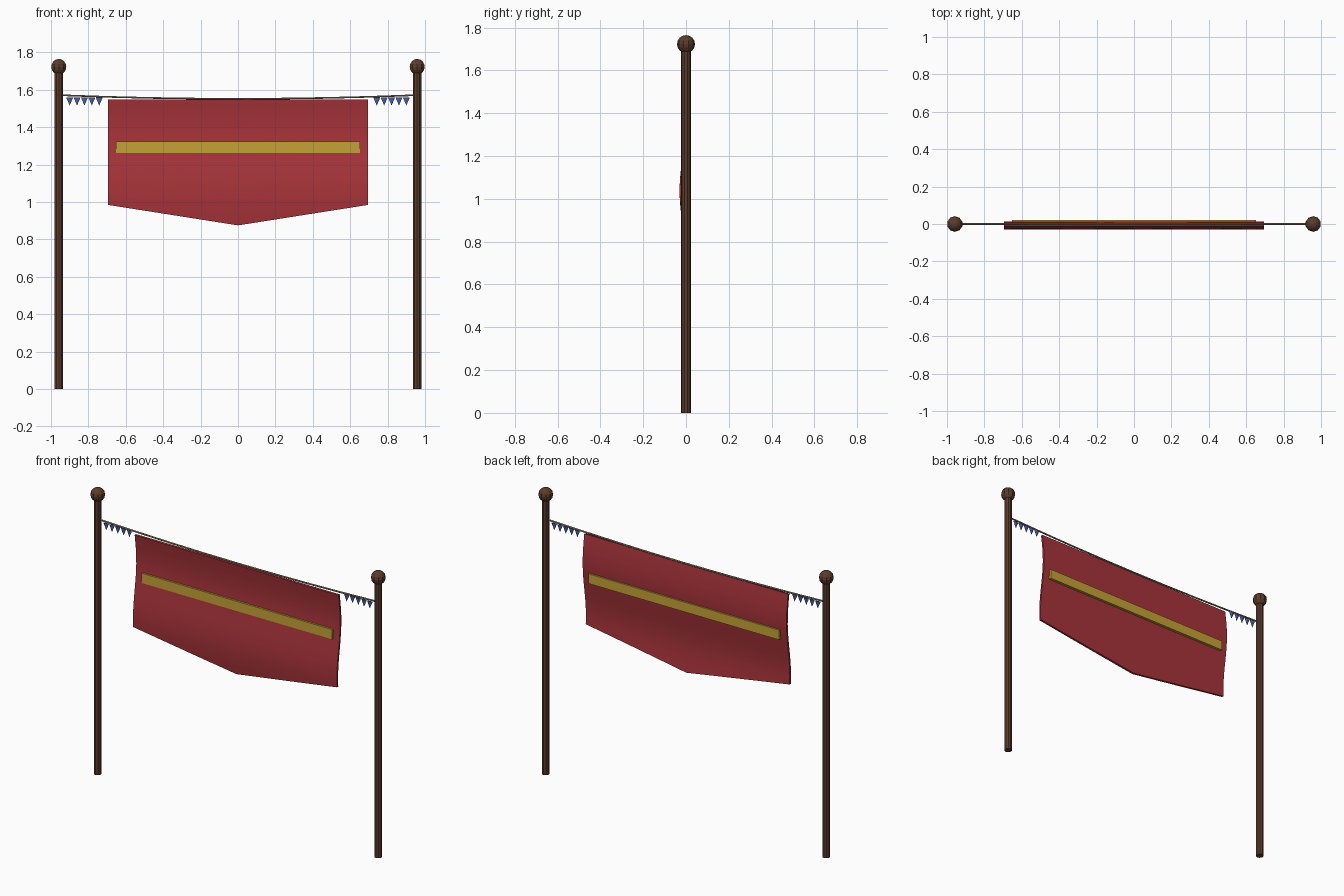
import bpy, bmesh, math
from mathutils import Matrix

if "Cube" in bpy.data.objects:
    bpy.data.objects.remove(bpy.data.objects["Cube"])


def material(name, rgb):
    m = bpy.data.materials.new(name)
    m.diffuse_color = (*rgb, 1)
    m.use_nodes = True
    m.node_tree.nodes["Principled BSDF"].inputs["Base Color"].default_value = m.diffuse_color
    return m


WOOD = material("dark_wood", (0.105, 0.045, 0.024))
RED = material("red_cloth", (0.39, 0.034, 0.042))
GOLD = material("gold_cloth", (0.56, 0.36, 0.038))
BLUE = material("blue_cloth", (0.07, 0.12, 0.40))
ROPE = material("tan_rope", (0.28, 0.21, 0.12))


def finish(name, bm, mat):
    bmesh.ops.recalc_face_normals(bm, faces=bm.faces)
    me = bpy.data.meshes.new(name)
    bm.to_mesh(me)
    bm.free()
    me.materials.append(mat)
    ob = bpy.data.objects.new(name, me)
    bpy.context.collection.objects.link(ob)
    return ob


POLE_X = 0.958

for side, label in ((-1, "left"), (1, "right")):
    # Upright pole
    bm = bmesh.new()
    bmesh.ops.create_cone(bm, cap_ends=True, segments=10, radius1=0.023,
                          radius2=0.023, depth=1.71,
                          matrix=Matrix.Translation((side * POLE_X, 0, 0.855)))
    finish(label + "_pole", bm, WOOD)

    # Ball on the pole top
    bm = bmesh.new()
    bmesh.ops.create_uvsphere(bm, u_segments=10, v_segments=8, radius=0.042,
                              matrix=Matrix.Translation((side * POLE_X, 0, 1.723)))
    finish(label + "_ball", bm, WOOD)

    # Row of small pointed pennants, flattened front to back
    bm = bmesh.new()
    for i in range(5):
        place = Matrix.Translation((side * (0.742 + 0.0395 * i), 0, 1.538))
        bmesh.ops.create_cone(bm, cap_ends=True, segments=4, radius1=0.0,
                              radius2=0.019, depth=0.044,
                              matrix=place @ Matrix.Diagonal((1, 0.25, 1, 1)))
    bmesh.ops.remove_doubles(bm, verts=bm.verts, dist=0.0005)
    finish(label + "_pennants", bm, BLUE)

# Sagging rope between the poles
curve = bpy.data.curves.new("rope", "CURVE")
curve.dimensions = "3D"
curve.bevel_depth = 0.005
curve.bevel_resolution = 1
curve.use_fill_caps = True
spline = curve.splines.new("POLY")
spline.points.add(8)
for i, p in enumerate(spline.points):
    t = i / 4 - 1
    p.co = (t * 0.945, 0, 1.552 + 0.019 * t * t, 1)
curve.materials.append(ROPE)
bpy.context.collection.objects.link(bpy.data.objects.new("rope", curve))

# Rippled banner with a pointed lower edge
HALF, TOP, ROWS, COLS = 0.696, 1.548, 12, 8
bm = bmesh.new()
grid = []
for c in range(COLS + 1):
    x = HALF * (2 * c / COLS - 1)
    low = 0.876 + 0.109 * abs(x) / HALF
    column = []
    for r in range(ROWS + 1):
        z = TOP + (low - TOP) * r / ROWS
        y = -0.008 + 0.016 * math.sin(2 * math.pi * (TOP - z) / 0.68)
        column.append(bm.verts.new((x, y, z)))
    grid.append(column)
for a, b in zip(grid, grid[1:]):
    for r in range(ROWS):
        bm.faces.new((a[r], b[r], b[r + 1], a[r + 1]))
for f in bm.faces:
    f.smooth = True
banner = finish("banner", bm, RED)
solid = banner.modifiers.new("thickness", "SOLIDIFY")
solid.thickness = 0.012
solid.offset = 0
bpy.context.view_layer.objects.active = banner
banner.select_set(True)
bpy.ops.object.modifier_apply(modifier="thickness")
bpy.ops.object.shade_smooth_by_angle()

# Gold stripe showing on both sides of the banner
bm = bmesh.new()
bmesh.ops.create_cube(bm, size=1, matrix=Matrix.Translation((0, 0.005, 1.293))
                      @ Matrix.Diagonal((1.304, 0.034, 0.06, 1)))
finish("banner_stripe", bm, GOLD)
